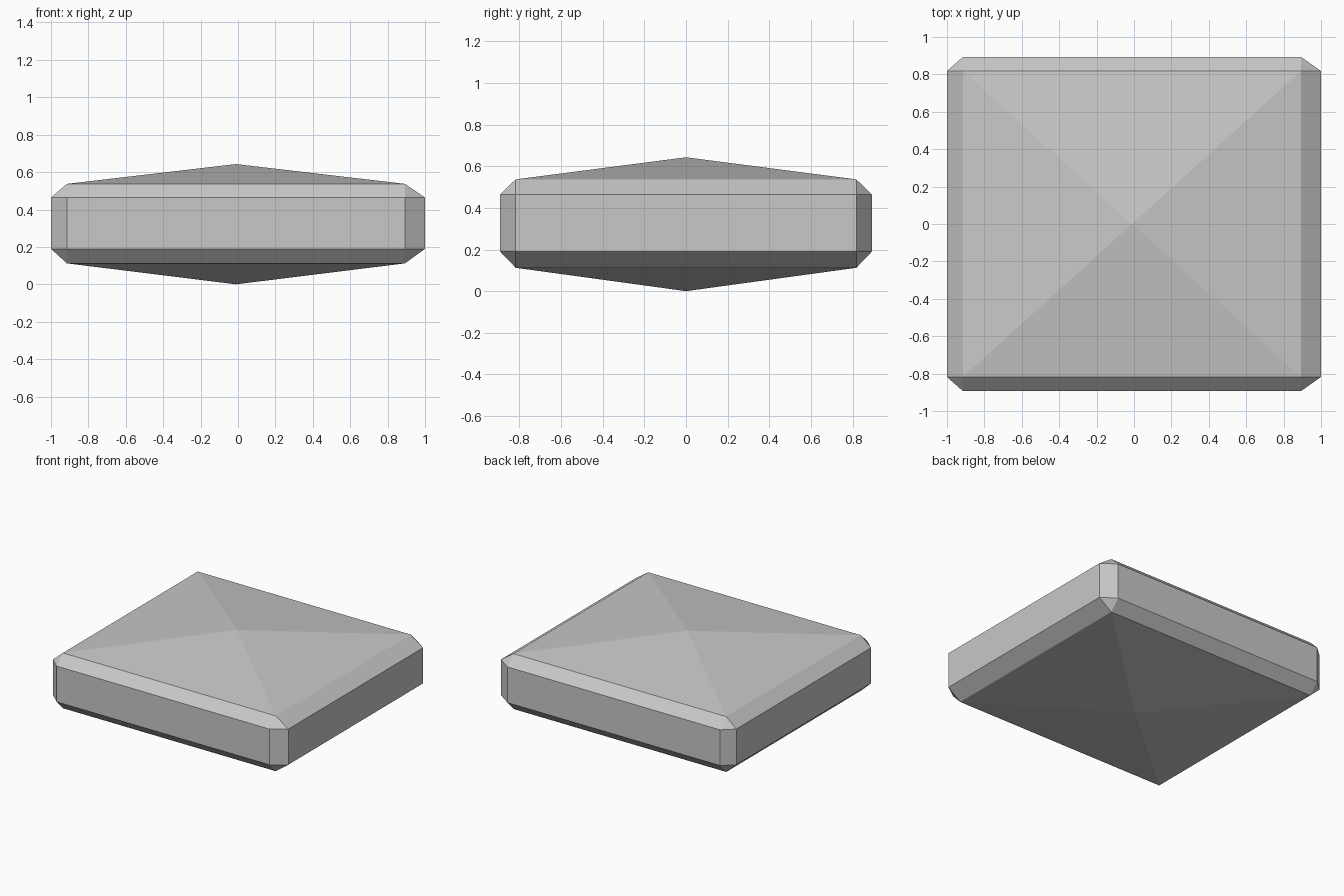
import bpy
import bmesh
from math import radians

cube = bpy.data.objects.get("Cube")
if cube:
    bpy.data.objects.remove(cube, do_unlink=True)

# Overall half sizes, and where the bevels begin
OUTER_X, OUTER_Y = 1.0, 0.893
LEFT, RIGHT, INNER_Y = 0.893, -0.915, 0.818
APEX_X = (LEFT + RIGHT) / 2


def make_material(name, colour):
    mat = bpy.data.materials.new(name)
    mat.use_nodes = True
    mat.diffuse_color = colour
    mat.node_tree.nodes["Principled BSDF"].inputs["Base Color"].default_value = colour
    return mat


# Peaks above and below a box with bevelled edges and corners
points = [(APEX_X, 0, 0), (APEX_X, 0, 0.643)]
for face_z, side_z in ((0.112, 0.19), (0.537, 0.464)):
    for inner_x, outer_x in ((RIGHT, -OUTER_X), (LEFT, OUTER_X)):
        for side in (-1, 1):
            points += [
                (inner_x, side * INNER_Y, face_z),
                (outer_x, side * INNER_Y, side_z),
                (inner_x, side * OUTER_Y, side_z),
            ]

# Wrap the points in flat faces and merge the coplanar triangles
bm = bmesh.new()
for point in points:
    bm.verts.new(point)
bmesh.ops.convex_hull(bm, input=bm.verts)
bmesh.ops.dissolve_limit(bm, angle_limit=radians(1), verts=bm.verts, edges=bm.edges)
bmesh.ops.recalc_face_normals(bm, faces=bm.faces)

mesh = bpy.data.meshes.new("bevelled_slab")
bm.to_mesh(mesh)
bm.free()
mesh.materials.append(make_material("stone grey", (0.58, 0.58, 0.58, 1)))
slab = bpy.data.objects.new("bevelled_slab", mesh)
bpy.context.collection.objects.link(slab)
